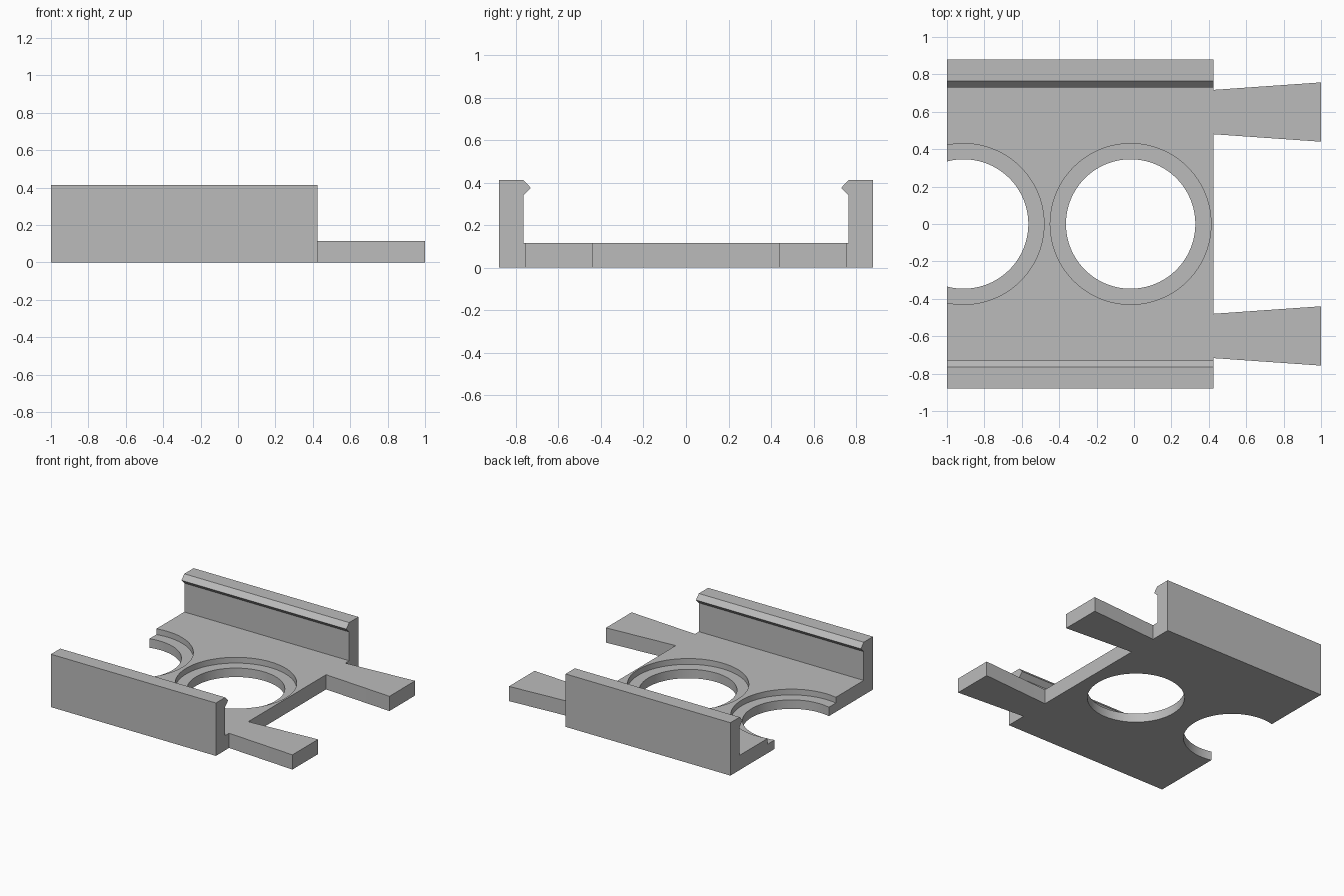
import bpy
import bmesh
import math
from mathutils import Vector

cube = bpy.data.objects.get("Cube")
if cube:
    bpy.data.objects.remove(cube, do_unlink=True)

HALF_WIDTH, INNER = 0.88, 0.765
BACK_X, FRONT_X, TAB_X = -1.0, 0.425, 1.0
FLOOR, HEIGHT = 0.115, 0.413
LEDGE = 0.07

grey = bpy.data.materials.new("plain grey")
grey.use_nodes = True
colour = (0.5, 0.5, 0.5, 1)
grey.diffuse_color = colour
grey.node_tree.nodes["Principled BSDF"].inputs["Base Color"].default_value = colour


def extrude(name, points, direction):
    """Solid made by pushing a closed outline along a direction."""
    bm = bmesh.new()
    face = bm.faces.new([bm.verts.new(p) for p in points])
    result = bmesh.ops.extrude_face_region(bm, geom=[face], use_keep_orig=True)
    moved = [v for v in result["geom"] if isinstance(v, bmesh.types.BMVert)]
    bmesh.ops.translate(bm, verts=moved, vec=Vector(direction))
    bmesh.ops.recalc_face_normals(bm, faces=bm.faces)
    mesh = bpy.data.meshes.new(name)
    bm.to_mesh(mesh)
    bm.free()
    mesh.materials.append(grey)
    obj = bpy.data.objects.new(name, mesh)
    bpy.context.collection.objects.link(obj)
    return obj


def combine(target, other, operation):
    """Apply a boolean and remove the helper solid."""
    bpy.context.view_layer.objects.active = target
    mod = target.modifiers.new(operation.lower(), 'BOOLEAN')
    mod.operation = operation
    mod.solver = 'EXACT'
    mod.object = other
    bpy.ops.object.modifier_apply(modifier=mod.name)
    bpy.data.objects.remove(other, do_unlink=True)


def disc(name, x, radius, z, depth, sides=96):
    ring = [(x + radius * math.cos(math.tau * i / sides),
             radius * math.sin(math.tau * i / sides), z) for i in range(sides)]
    return extrude(name, ring, (0, 0, depth))


# Channel: floor and two walls with snap lips, swept along x
half = [(HALF_WIDTH, 0), (HALF_WIDTH, HEIGHT), (INNER, HEIGHT),
        (0.73, 0.375), (INNER, 0.34), (INNER, FLOOR)]
section = half + [(-y, z) for y, z in reversed(half)]
channel = extrude("clip_channel", [(BACK_X, y, z) for y, z in section],
                  (FRONT_X - BACK_X, 0, 0))

# Flared tabs on the open end
for side in (-1, 1):
    outline = [(FRONT_X - 0.03, 0.48), (FRONT_X, 0.48), (TAB_X, 0.44),
               (TAB_X, 0.757), (FRONT_X, 0.717), (FRONT_X - 0.03, 0.717)]
    tab = extrude("flared_tab", [(x, side * y, 0) for x, y in outline], (0, 0, FLOOR))
    combine(channel, tab, 'UNION')

# Stepped round holes, the second cut off by the channel end
for x in (-0.018, -0.911):
    combine(channel, disc("recess_cutter", x, 0.43, LEDGE, 0.1), 'DIFFERENCE')
    combine(channel, disc("hole_cutter", x, 0.346, -0.1, 0.4), 'DIFFERENCE')

# Smooth hole walls, crisp edges elsewhere
bpy.ops.object.select_all(action='DESELECT')
channel.select_set(True)
bpy.context.view_layer.objects.active = channel
bpy.ops.object.shade_smooth_by_angle(angle=math.radians(30))
